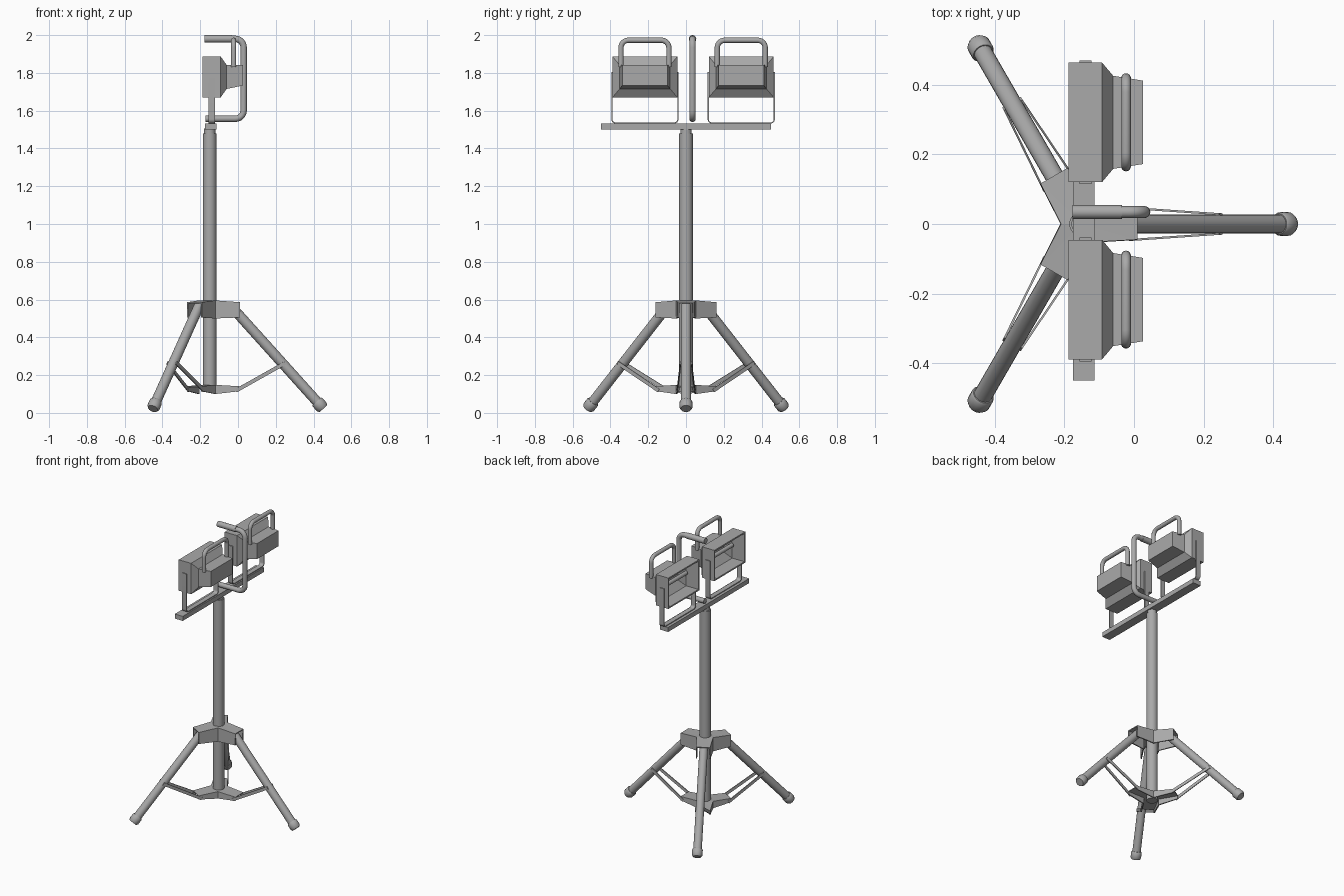
import bpy, bmesh, math
from mathutils import Vector, Matrix

if "Cube" in bpy.data.objects:
    bpy.data.objects.remove(bpy.data.objects["Cube"])

grey = bpy.data.materials.new("mid grey")
grey.diffuse_color = (0.4, 0.4, 0.4, 1)
grey.use_nodes = True
grey.node_tree.nodes["Principled BSDF"].inputs["Base Color"].default_value = grey.diffuse_color
CX = -0.15       # pole axis in x
MID = 0.0375     # lamp pair centre in y


def finish(name, bm, smooth=False):
    bmesh.ops.recalc_face_normals(bm, faces=bm.faces[:])
    me = bpy.data.meshes.new(name)
    bm.to_mesh(me)
    bm.free()
    ob = bpy.data.objects.new(name, me)
    bpy.context.collection.objects.link(ob)
    me.materials.append(grey)
    if smooth:
        bpy.ops.object.select_all(action='DESELECT')
        ob.select_set(True)
        bpy.context.view_layer.objects.active = ob
        bpy.ops.object.shade_smooth_by_angle(angle=math.radians(40))
    return ob


def box(name, lo, hi, rot=None):
    bm = bmesh.new()
    bmesh.ops.create_cube(bm, size=1)
    lo, hi = Vector(lo), Vector(hi)
    for v in bm.verts:
        v.co = (lo + hi) / 2 + Vector(a * b for a, b in zip(v.co, hi - lo))
    return finish(name, bm)


def turned(name, a, b, profile, n=20):
    """Lathe (distance, radius) pairs along the line a-b."""
    a, b = Vector(a), Vector(b)
    q = (b - a).to_track_quat('Z', 'Y')
    bm = bmesh.new()
    rings = [[bm.verts.new(a + q @ Vector((r * math.cos(2 * math.pi * i / n),
              r * math.sin(2 * math.pi * i / n), d))) for i in range(n)] for d, r in profile]
    for p, s in zip(rings, rings[1:]):
        for i in range(n):
            bm.faces.new((p[i], p[(i + 1) % n], s[(i + 1) % n], s[i]))
    bm.faces.new(rings[0])
    bm.faces.new(rings[-1])
    return finish(name, bm, True)


def rod(name, a, b, r, n=20):
    return turned(name, a, b, [(0, r), ((Vector(b) - Vector(a)).length, r)], n)


def rounded(pts, rad, steps=6):
    """Polyline with its inner corners rounded."""
    pts = [Vector(p) for p in pts]
    out = [pts[0]]
    for p, c, n in zip(pts, pts[1:], pts[2:]):
        s, e = c + (p - c).normalized() * rad, c + (n - c).normalized() * rad
        o = s + e - c
        for k in range(steps + 1):
            t = k / steps * math.pi / 2
            out.append(o + (s - o) * math.cos(t) + (e - o) * math.sin(t))
    return out + [pts[-1]]


def sweep(name, path, section, up):
    """Sweep a closed 2D section along a planar path; up is the plane normal."""
    up = Vector(up)
    bm = bmesh.new()
    rings = []
    for i, p in enumerate(path):
        t = (path[min(i + 1, len(path) - 1)] - path[max(i - 1, 0)]).normalized()
        side = t.cross(up)
        rings.append([bm.verts.new(p + side * u + up * v) for u, v in section])
    m = len(section)
    for p, s in zip(rings, rings[1:]):
        for i in range(m):
            bm.faces.new((p[i], p[(i + 1) % m], s[(i + 1) % m], s[i]))
    bm.faces.new(rings[0])
    bm.faces.new(rings[-1])
    return finish(name, bm, True)


def circle(r, n=14):
    return [(r * math.cos(2 * math.pi * i / n), r * math.sin(2 * math.pi * i / n)) for i in range(n)]


def star_hub(name, inner, end):
    """Three-armed channel, open below and at the arm ends; (bottom, top) heights."""
    bm = bmesh.new()
    rims = []
    for k in range(3):
        a = 2 * math.pi * k / 3
        rot = Matrix.Rotation(a, 3, 'Z')
        for (x, y), h in (((0.16, -0.042), end), ((0.16, 0.042), end), ((0.029, 0.05), inner)):
            p = rot @ Vector((x, y, 0)) + Vector((CX, 0, 0))
            rims.append([bm.verts.new((p.x, p.y, z)) for z in h])
    c = bm.verts.new((CX, 0, inner[1]))
    for i in range(9):
        p, s = rims[i], rims[(i + 1) % 9]
        bm.faces.new((p[1], s[1], c))
        if i % 3:
            bm.faces.new((p[0], s[0], s[1], p[1]))
    ob = finish(name, bm)
    mod = ob.modifiers.new("thickness", 'SOLIDIFY')
    mod.thickness = 0.008
    mod.offset = 0
    return ob


# Pole, neck and crossbar
rod("pole", (CX, 0, 0.11), (CX, 0, 1.48), 0.036, 24)
rod("pole_neck", (CX, 0, 1.47), (CX, 0, 1.505), 0.03, 24)
box("crossbar", (-0.176, -0.45, 1.5), (-0.114, 0.45, 1.532))

# Tripod hubs
star_hub("upper_hub", (0.50, 0.592), (0.505, 0.583))
star_hub("lower_hub", (0.10, 0.145), (0.115, 0.138))

# Legs, feet and paired flat struts
for k in range(3):
    rot = Matrix.Rotation(2 * math.pi * k / 3, 3, 'Z')

    def P(r, z, y=0):
        return rot @ Vector((r, y, z)) + Vector((CX, 0, 0))
    a, b = P(0.112, 0.566), P(0.602, 0.022)
    n = (b - a).length
    rod(f"leg_{k+1}", a, a + (b - a) * 0.96, 0.027)
    turned(f"foot_{k+1}", a, b, [(n - 0.052, 0.03), (n - 0.046, 0.034), (n - 0.012, 0.034), (n, 0.027)])
    for s in (-1, 1):
        path = [P(0.14, 0.118, 0.046 * s), P(0.4, 0.264, 0.028 * s)]
        up = (path[1] - path[0]).cross(Vector((0, 0, 1))).normalized()
        sweep(f"strut_{k+1}_{'a' if s < 0 else 'b'}", path,
              [(-0.01, -0.003), (0.01, -0.003), (0.01, 0.003), (-0.01, 0.003)], up)

# Carrying handle with grip
sweep("carry_handle", rounded([(-0.172, MID - 0.003, 1.557), (0.03, MID - 0.003, 1.557),
      (0.03, MID - 0.003, 1.98), (-0.06, MID - 0.003, 1.98)], 0.045), circle(0.017), (0, 1, 0))
rod("carry_grip", (-0.177, MID - 0.003, 1.98), (-0.035, MID - 0.003, 1.98), 0.02)

# Two flood lamps: (x, half width, bottom, top) of successive rectangles, back to inside
SHELL = [(0.026, 0.12, 1.733, 1.842), (-0.06, 0.134, 1.715, 1.842), (-0.092, 0.172, 1.67, 1.887),
         (-0.188, 0.172, 1.67, 1.887), (-0.188, 0.162, 1.68, 1.877), (-0.096, 0.158, 1.682, 1.875),
         (-0.058, 0.122, 1.727, 1.83)]
for side, y0 in (("right", MID - 0.255), ("left", MID + 0.255)):
    bm = bmesh.new()
    rings = [[bm.verts.new((x, y0 + y, z)) for y, z in ((-h, z0), (h, z0), (h, z1), (-h, z1))]
             for x, h, z0, z1 in SHELL]
    for p, s in zip(rings, rings[1:]):
        for i in range(4):
            bm.faces.new((p[i], p[(i + 1) % 4], s[(i + 1) % 4], s[i]))
    bm.faces.new(rings[0])
    bm.faces.new(rings[-1])
    finish(f"{side}_lamp_housing", bm)
    # Bulb tube inside the reflector
    rod(f"{side}_bulb", (-0.1, y0 - 0.15, 1.778), (-0.1, y0 + 0.15, 1.778), 0.014, 14)
    # Top handle
    sweep(f"{side}_lamp_handle", rounded([(-0.023, y0 - 0.127, 1.83), (-0.023, y0 - 0.127, 1.973),
          (-0.023, y0 + 0.127, 1.973), (-0.023, y0 + 0.127, 1.83)], 0.04), circle(0.014), (1, 0, 0))
    # Bent strip bracket
    sweep(f"{side}_lamp_bracket", rounded([(-0.14, y0 - 0.175, 1.805), (-0.14, y0 - 0.175, 1.535),
          (-0.14, y0 + 0.175, 1.535), (-0.14, y0 + 0.175, 1.805)], 0.02),
          [(-0.003, -0.017), (0.003, -0.017), (0.003, 0.017), (-0.003, 0.017)], (1, 0, 0))
